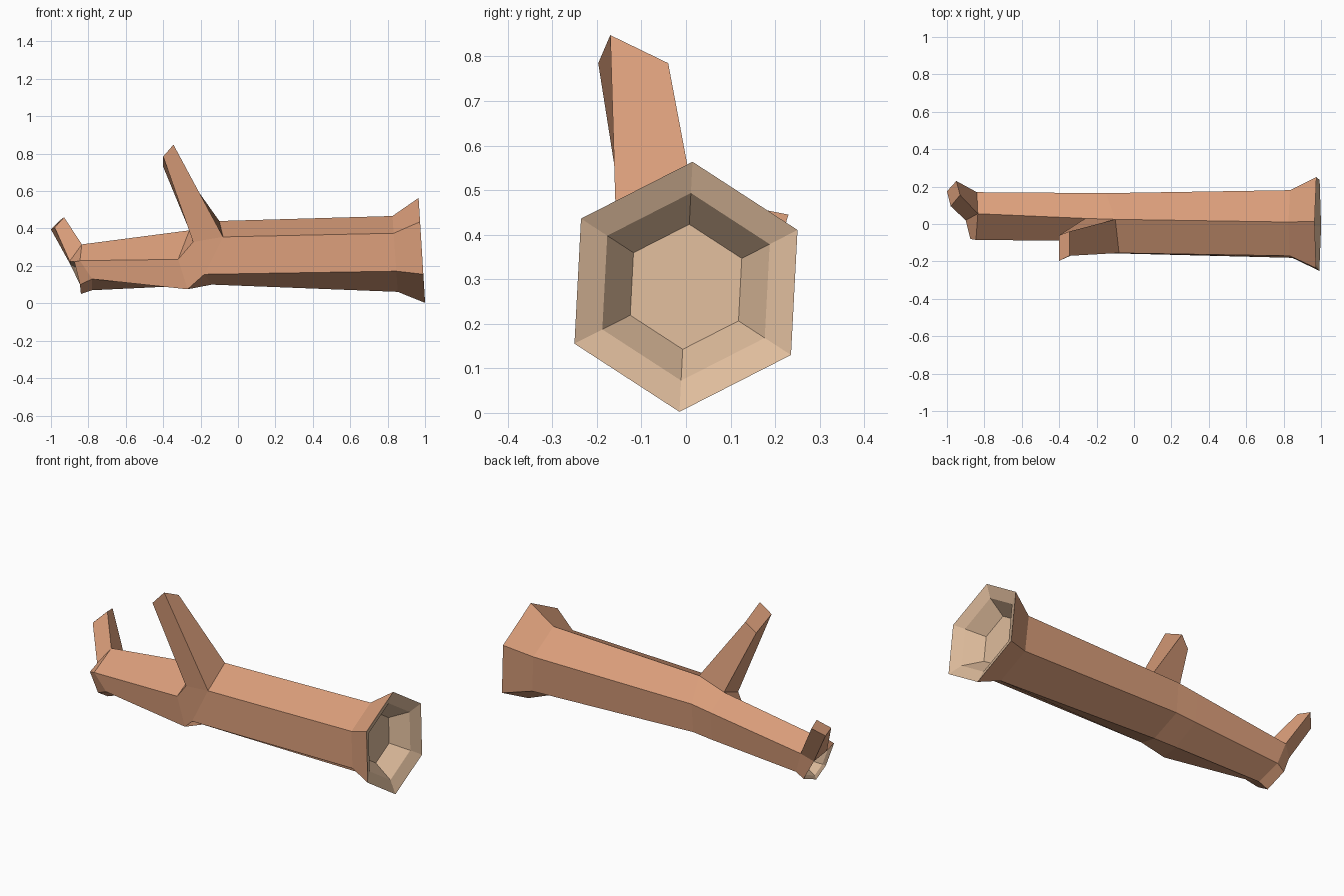
import bpy, bmesh, math
from mathutils import Vector

if "Cube" in bpy.data.objects:
    bpy.data.objects.remove(bpy.data.objects["Cube"])


def material(name, rgb):
    m = bpy.data.materials.new(name)
    m.diffuse_color = (*rgb, 1)
    m.use_nodes = True
    m.node_tree.nodes["Principled BSDF"].inputs["Base Color"].default_value = m.diffuse_color
    return m


bark = material("bark", (0.70, 0.34, 0.195))
wood = material("cut_wood", (0.73, 0.50, 0.33))

bm = bmesh.new()


def verts(points):
    return [bm.verts.new(p) for p in points]


def face(*vs, mat=0):
    bm.faces.new(vs).material_index = mat


def hexagon(x, y, z, r, tilt):
    # Order: top, upper back, lower back, bottom, lower front, upper front
    pts = []
    for k in range(6):
        a = math.radians(87 - 60 * k)
        dz = r * math.sin(a)
        pts.append((x - tilt * dz, y + r * math.cos(a), z + dz))
    return verts(pts)


def bridge(a, b, skip=(), mat=0):
    for k in range(6):
        if k not in skip:
            j = (k + 1) % 6
            face(a[k], a[j], b[j], b[k], mat=mat)


def hollow(rim, steps, direction):
    # Stepped cavity in a cut end
    c = sum((v.co for v in rim), Vector()) / 6
    last = rim
    for scale, depth in steps:
        new = verts([c + (v.co - c) * scale + Vector(direction) * depth for v in rim])
        bridge(last, new, mat=1)
        last = new
    face(*last, mat=1)


# Trunk cross-sections from the wide end to the narrow end
flare = hexagon(0.983, 0, 0.283, 0.281, 0.062)
neck = hexagon(0.84, 0, 0.264, 0.203, 0.07)
middle = verts([(-.10, .025, .44), (-.15, .165, .345), (-.15, .15, .18),
                (-.14, -.01, .10), (-.18, -.155, .155), (-.08, -.155, .355)])
knee = verts([(-.26, .03, .39), (-.27, .166, .328), (-.27, .152, .169),
              (-.27, 0, .094), (-.27, -.09, .075), (-.32, -.09, .235)])
thin = verts([(-.835, .055, .315), (-.84, .17, .25), (-.80, .155, .13),
              (-.78, .035, .07), (-.78, -.07, .13), (-.845, -.085, .228)])
end = verts([(-.90, .02, .225), (-.895, .13, .205), (-.845, .15, .10),
             (-.84, .03, .05), (-.845, -.05, .10), (-.875, -.08, .222)])

bridge(flare, neck)
bridge(neck, middle)
bridge(middle, knee, skip=(4, 5))
bridge(knee, thin)
bridge(thin, end, skip=(0,))
hollow(flare, [(0.75, 0.03), (0.5, 0.12)], (-1, 0, 0))
hollow(end, [(0.8, 0.015), (0.55, 0.06)], (1, 0, 0))

# Big branch growing from the upper front of the trunk
fork = bm.verts.new((-.24, -.125, .328))
face(middle[5], middle[4], knee[4], knee[5], fork)
face(knee[0], fork, knee[5])
base = [middle[5], middle[0], knee[0], fork]
tip = verts([(-.345, -.17, .848), (-.345, -.04, .785),
             (-.40, -.06, .73), (-.40, -.197, .785)])

# Small branch at the narrow end
base2 = [thin[0], thin[1], end[1], end[0]]
tip2 = verts([(-.93, .155, .46), (-.95, .23, .445),
              (-1.0, .175, .395), (-.98, .095, .405)])

for lo, hi in ((base, tip), (base2, tip2)):
    for k in range(4):
        j = (k + 1) % 4
        face(lo[k], lo[j], hi[j], hi[k])
    face(*hi)

bmesh.ops.recalc_face_normals(bm, faces=bm.faces[:])
mesh = bpy.data.meshes.new("log")
bm.to_mesh(mesh)
bm.free()
mesh.materials.append(bark)
mesh.materials.append(wood)
log = bpy.data.objects.new("log", mesh)
bpy.context.collection.objects.link(log)
